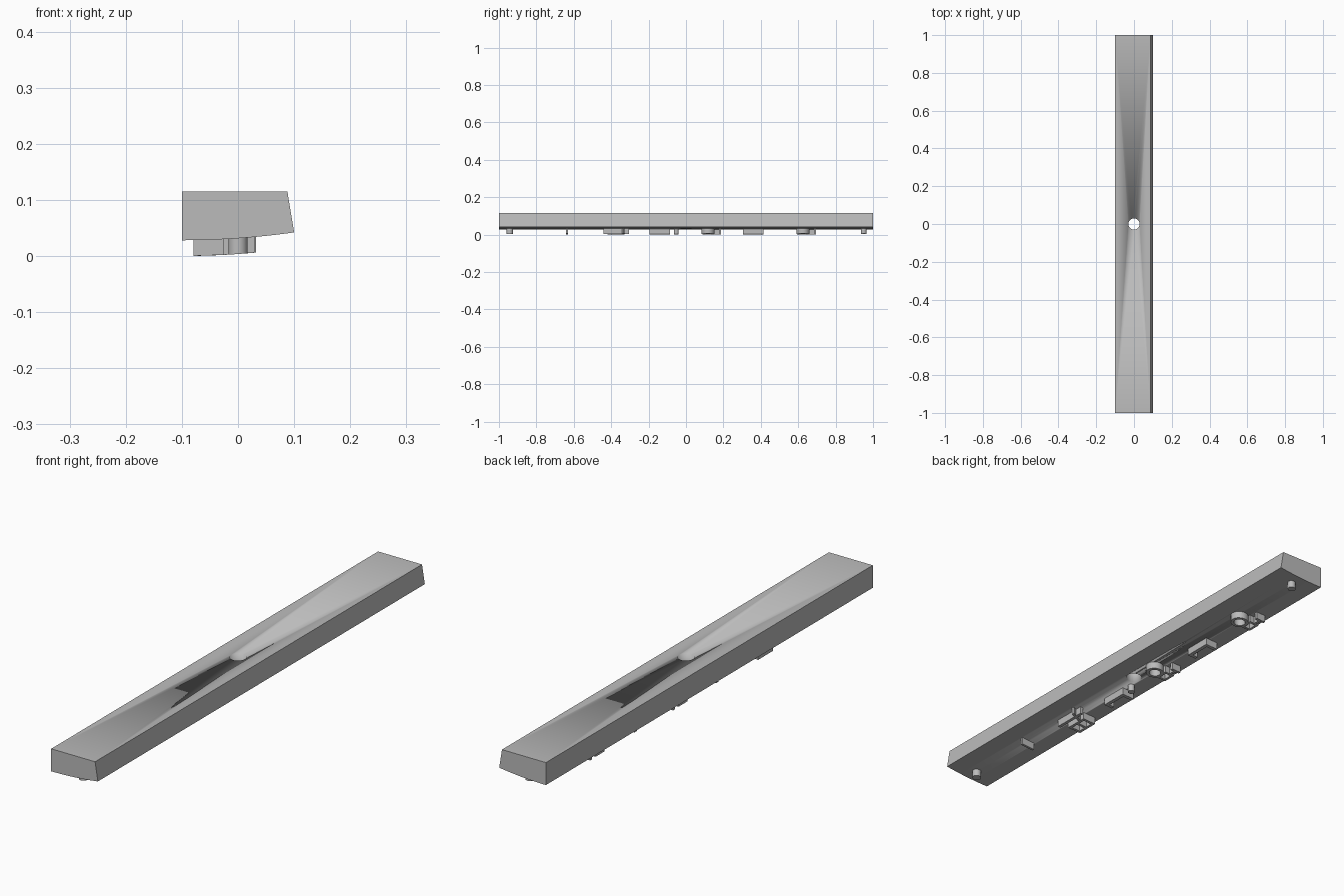
import bpy, bmesh, math
from mathutils import Vector

cube = bpy.data.objects.get("Cube")
if cube:
    bpy.data.objects.remove(cube, do_unlink=True)

grey = bpy.data.materials.new("mid_grey")
grey.use_nodes = True
colour = (0.5, 0.5, 0.5, 1)
grey.diffuse_color = colour
grey.node_tree.nodes["Principled BSDF"].inputs["Base Color"].default_value = colour

RELIEF = 0.028


def underside(x):
    """Height of the gently curved lower face."""
    return 0.028 + 0.014 * ((x + 0.1) / 0.2) ** 2


def finish(name, bm):
    bmesh.ops.recalc_face_normals(bm, faces=bm.faces)
    mesh = bpy.data.meshes.new(name)
    bm.to_mesh(mesh)
    bm.free()
    mesh.materials.append(grey)
    obj = bpy.data.objects.new(name, mesh)
    bpy.context.collection.objects.link(obj)
    bpy.ops.object.select_all(action="DESELECT")
    obj.select_set(True)
    bpy.context.view_layer.objects.active = obj
    bpy.ops.object.shade_smooth_by_angle(angle=math.radians(30))
    return obj


def circle(x, y, r, n=24):
    return [(x + r * math.cos(i * math.tau / n), y + r * math.sin(i * math.tau / n))
            for i in range(n)]


def prism(name, outline, low=None, high=None):
    """Solid with a plan outline; by default hangs from the underside."""
    bm = bmesh.new()
    bottom = [bm.verts.new((x, y, underside(x) - RELIEF if low is None else low)) for x, y in outline]
    top = [bm.verts.new((x, y, underside(x) + 0.004 if high is None else high)) for x, y in outline]
    bm.faces.new(bottom)
    bm.faces.new(top)
    for i in range(len(outline)):
        j = (i + 1) % len(outline)
        bm.faces.new((bottom[i], bottom[j], top[j], top[i]))
    return finish(name, bm)


def ribbon(name, path, width=0.014, closed=False):
    """Raised rib of constant width along a plan path, with mitred corners."""
    pts = [Vector(p) for p in path]
    n = len(pts)
    bm = bmesh.new()
    rows = []
    for i, p in enumerate(pts):
        before = pts[i - 1] if closed or i else None
        after = pts[(i + 1) % n] if closed or i < n - 1 else None
        a = (p - before).normalized() if before else (after - p).normalized()
        b = (after - p).normalized() if after else a
        na, nb = Vector((-a.y, a.x)), Vector((-b.y, b.x))
        m = (na + nb) / (1 + na.dot(nb)) * width / 2
        row = []
        for q, dz in ((p - m, -RELIEF), (p + m, -RELIEF), (p + m, 0.004), (p - m, 0.004)):
            row.append(bm.verts.new((q.x, q.y, underside(q.x) + dz)))
        rows.append(row)
    for i in range(n if closed else n - 1):
        r, s = rows[i], rows[(i + 1) % n]
        for k in range(4):
            m = (k + 1) % 4
            bm.faces.new((r[k], r[m], s[m], s[k]))
    if not closed:
        bm.faces.new(rows[0])
        bm.faces.new(rows[-1])
    return finish(name, bm)


def frame(name, x, y, w, d, width=0.012):
    """Small raised rectangular frame."""
    return ribbon(name, [(x - w, y - d), (x + w, y - d), (x + w, y + d), (x - w, y + d)], width, True)


# Main bar: side profile swept along its length
steps = 12
profile = [(-0.1, 0.115), (0.088, 0.115)]
profile += [(0.1 - 0.2 * i / steps, underside(0.1 - 0.2 * i / steps)) for i in range(steps + 1)]
bm = bmesh.new()
front = [bm.verts.new((x, -1, z)) for x, z in profile]
back = [bm.verts.new((x, 1, z)) for x, z in profile]
bm.faces.new(front)
bm.faces.new(back)
for i in range(len(profile)):
    j = (i + 1) % len(profile)
    bm.faces.new((front[i], front[j], back[j], back[i]))
bar = finish("bar", bm)

# Central through hole
cutter = prism("hole_cutter", circle(0, 0, 0.03, 32), -0.1, 0.2)
cutter.hide_render = True
hole = bar.modifiers.new("hole", "BOOLEAN")
hole.operation = "DIFFERENCE"
hole.solver = "EXACT"
hole.object = cutter
bpy.context.view_layer.objects.active = bar
bpy.ops.object.modifier_apply(modifier=hole.name)
bpy.data.objects.remove(cutter, do_unlink=True)

# Round pegs under the bar
for name, x, y, r in (("front_peg", 0, -0.942, 0.017), ("middle_peg", -0.03, -0.052, 0.013),
                      ("back_peg", 0.005, 0.95, 0.015)):
    prism(name, circle(x, y, r))

# Short cross rib
ribbon("cross_rib", [(-0.027, -0.636), (0.03, -0.636)], 0.01)

# Long rib with an upright and a pair of frames
ribbon("long_rib", [(0.007, -0.44), (0.007, -0.305)], 0.012)
ribbon("rib_stub", [(0.03, -0.33), (-0.02, -0.35)], 0.01)
for side, y in (("front", -0.393), ("back", -0.353)):
    frame(side + "_frame", -0.05, y, 0.024, 0.02, 0.011)

# Two bracket ribs
for side, y in (("front", -0.14), ("back", 0.36)):
    ribbon(side + "_bracket", [(-0.052, y - 0.048), (-0.022, y - 0.048),
                               (-0.022, y + 0.048), (-0.07, y + 0.048)])

# Two groups of ring, frame and diagonal rib
for side, y in (("front", 0.13), ("back", 0.637)):
    ribbon(side + "_ring", circle(-0.006, y - 0.012, 0.028), 0.012, True)
    frame(side + "_ring_frame", -0.052, y - 0.005, 0.017, 0.022, 0.01)
    ribbon(side + "_ring_rib", [(-0.035, y + 0.052), (-0.076, y + 0.052)], 0.011)
    ribbon(side + "_ring_stub", [(-0.056, y + 0.015), (-0.056, y + 0.055)], 0.01)
